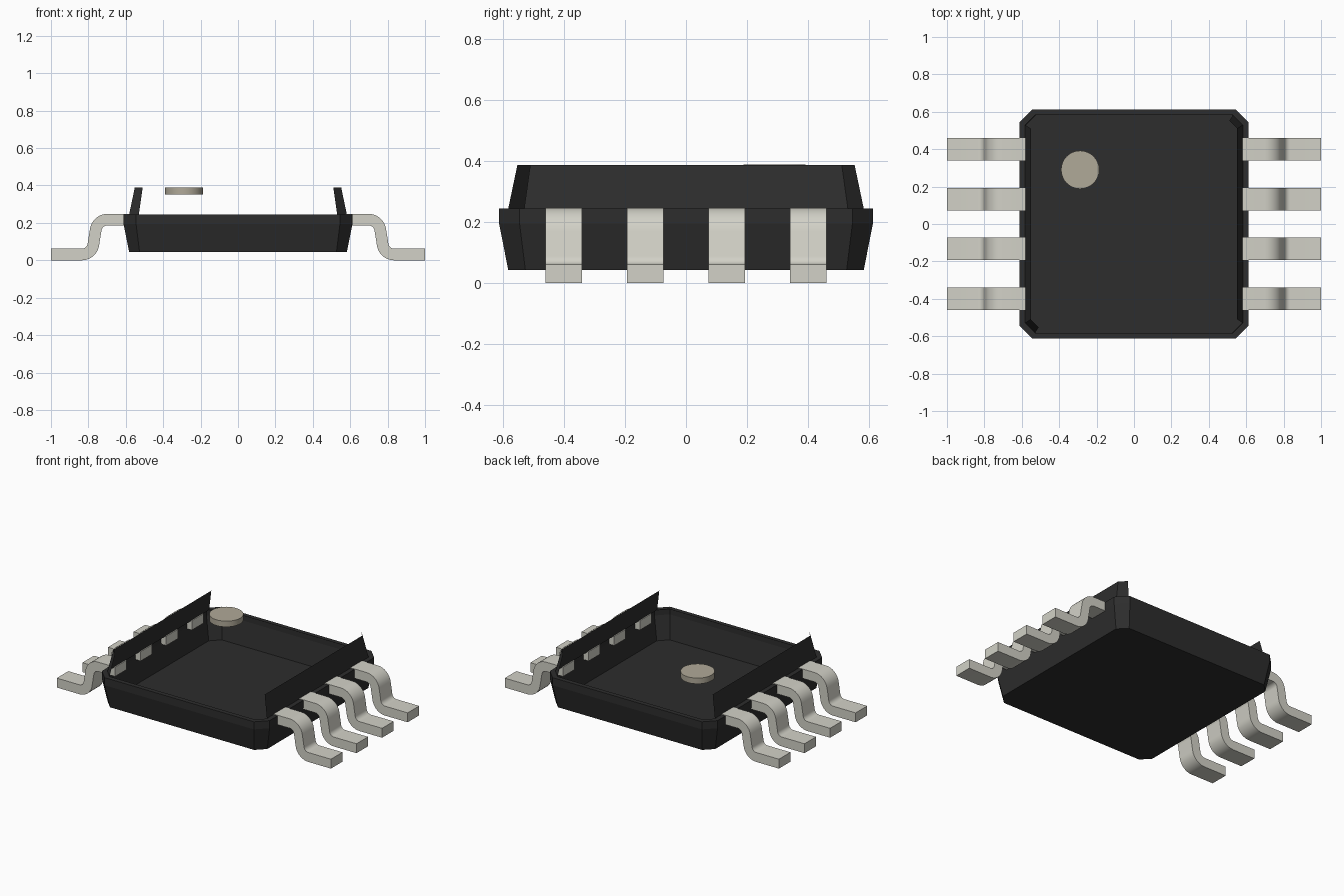
import bpy, bmesh, math
from mathutils import Vector

old = bpy.data.objects.get("Cube")
if old:
    bpy.data.objects.remove(old, do_unlink=True)


def material(name, rgb):
    m = bpy.data.materials.new(name)
    m.use_nodes = True
    m.diffuse_color = (*rgb, 1)
    bsdf = m.node_tree.nodes["Principled BSDF"]
    bsdf.inputs["Base Color"].default_value = (*rgb, 1)
    bsdf.inputs["Roughness"].default_value = 0.6
    return m


BLACK = material("black plastic", (0.026, 0.026, 0.026))
METAL = material("pin metal", (0.646, 0.639, 0.572))
BROWN = material("marker brown", (0.435, 0.398, 0.316))


def finish(bm, name, mat, smooth=False):
    me = bpy.data.meshes.new(name)
    bm.to_mesh(me)
    bm.free()
    ob = bpy.data.objects.new(name, me)
    bpy.context.collection.objects.link(ob)
    me.materials.append(mat)
    if smooth:
        bpy.ops.object.select_all(action='DESELECT')
        ob.select_set(True)
        bpy.context.view_layer.objects.active = ob
        bpy.ops.object.shade_smooth_by_angle(angle=math.radians(35))
    return ob


def ring(bm, h, c, z):
    """Square of half size h with corners cut by c, counter-clockwise from the +x side."""
    k = h - c
    pts = [(h, -k), (h, k), (k, h), (-k, h), (-h, k), (-h, -k), (-k, -h), (k, -h)]
    return [bm.verts.new((x, y, z)) for x, y in pts]


def band(bm, low, high, sides=range(8)):
    for i in sides:
        j = (i + 1) % 8
        bm.faces.new((low[i], low[j], high[j], high[i]))


# Lower body: open tray with chamfered corners and a narrow rim
bm = bmesh.new()
base = ring(bm, 0.582, 0.056, 0.043)
waist = ring(bm, 0.612, 0.067, 0.195)
lip = ring(bm, 0.612, 0.067, 0.245)
inner = ring(bm, 0.582, 0.052, 0.245)
bm.faces.new(base[::-1])
band(bm, base, waist)
band(bm, waist, lip)
band(bm, lip, inner)
finish(bm, "lower_body", BLACK)

# Upper side walls: the two x sides, each with one chamfered corner
bm = bmesh.new()
low = ring(bm, 0.582, 0.052, 0.245)
high = ring(bm, 0.552, 0.042, 0.388)
band(bm, low, high, (0, 1, 4, 5))
bmesh.ops.delete(bm, geom=[v for v in bm.verts if not v.link_faces], context='VERTS')
finish(bm, "upper_side_walls", BLACK)

# Round pin-one marker
bm = bmesh.new()
bmesh.ops.create_cone(bm, cap_ends=True, segments=32, radius1=0.102, radius2=0.102, depth=0.038)
bmesh.ops.translate(bm, verts=bm.verts, vec=(-0.288, 0.29, 0.37))
finish(bm, "pin_one_marker", BROWN, smooth=True)


# Gull-wing pins: a filleted centre line thickened both ways
def centre_line(radius=0.062, steps=8):
    path = [Vector(p) for p in ((0.575, 0.217), (0.752, 0.217), (0.782, 0.031), (1.0, 0.031))]
    out = [(path[0], Vector((0, 1)))]
    for a, b, c in zip(path, path[1:], path[2:]):
        d1, d2 = (b - a).normalized(), (c - b).normalized()
        turn = d1.angle_signed(d2)      # positive is clockwise
        side = 1 if turn > 0 else -1
        n1 = Vector((-d1.y, d1.x))
        start = b - d1 * radius * math.tan(abs(turn) / 2)
        centre = start - n1 * radius * side
        for s in range(steps + 1):
            t = -turn * s / steps
            n = Vector((n1.x * math.cos(t) - n1.y * math.sin(t),
                        n1.x * math.sin(t) + n1.y * math.cos(t)))
            out.append((centre + n * radius * side, n))
    out.append((path[-1], Vector((0, 1))))
    return out


LINE = centre_line()


def pin(name, side, y, half=0.06, thick=0.031):
    bm = bmesh.new()
    rows = []
    for p, n in LINE:
        t, b = p + n * thick, p - n * thick
        rows.append([bm.verts.new((side * q.x, y + dy, q.y))
                     for q, dy in ((t, -half), (t, half), (b, half), (b, -half))])
    for r, s in zip(rows, rows[1:]):
        for i in range(4):
            j = (i + 1) % 4
            bm.faces.new((r[i], s[i], s[j], r[j]))
    bm.faces.new(rows[0])
    bm.faces.new(rows[-1][::-1])
    bmesh.ops.recalc_face_normals(bm, faces=bm.faces)
    finish(bm, name, METAL, smooth=True)


for side, label in ((1, "left"), (-1, "right")):
    for i in range(4):
        pin(f"{label}_pin_{i + 1}", side, -0.4 + i * 0.2667)
